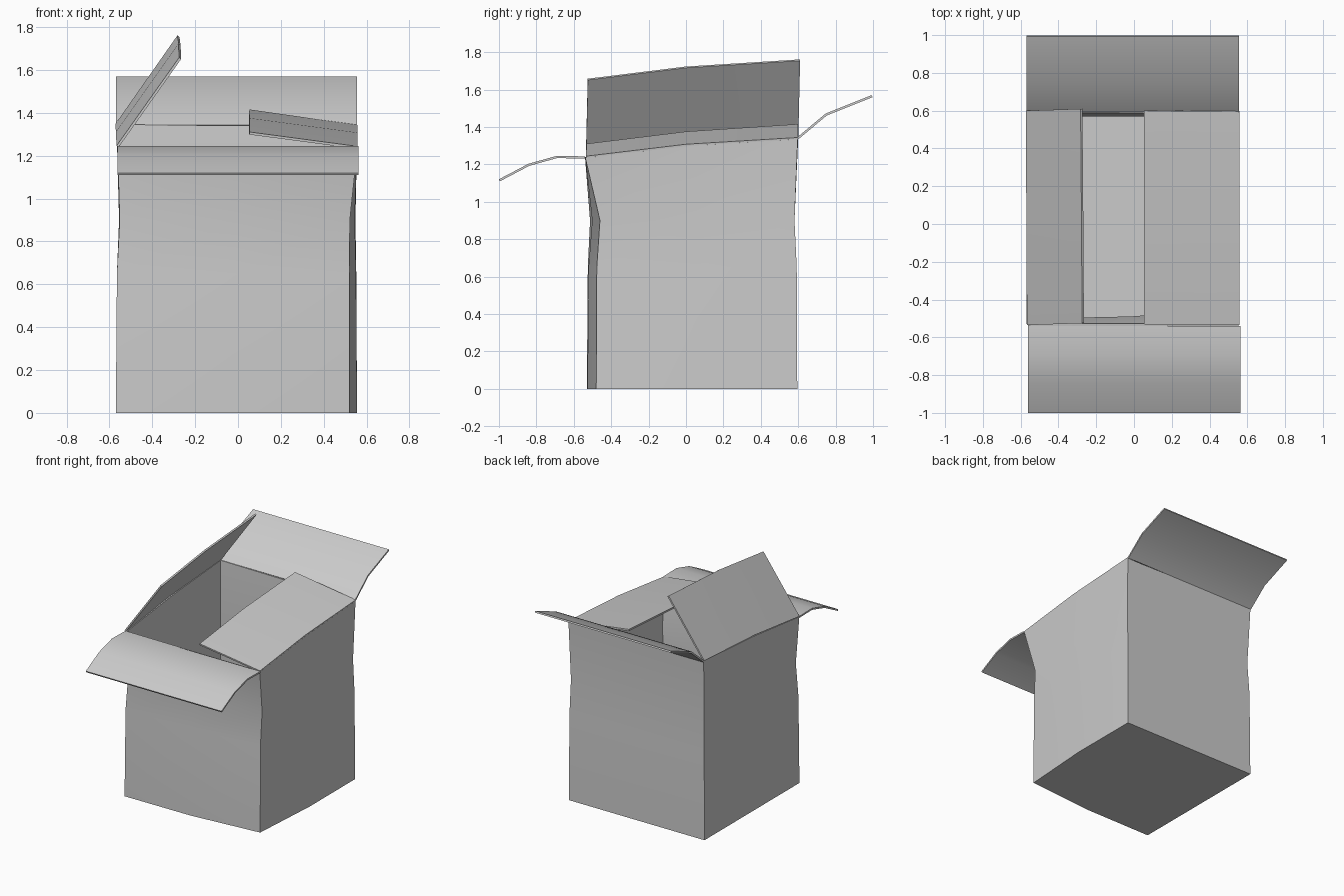
import bpy, bmesh

if "Cube" in bpy.data.objects:
    bpy.data.objects.remove(bpy.data.objects["Cube"])

THICK = 0.012


def sheet(name, rows, closed=False, offset=0):
    """Cardboard skin through rows of points, thickened with a solidify modifier."""
    bm = bmesh.new()
    grid = [[bm.verts.new(p) for p in row] for row in rows]
    n = len(rows[0])
    for a, b in zip(grid, grid[1:]):
        for i in range(n if closed else n - 1):
            j = (i + 1) % n
            bm.faces.new((a[i], a[j], b[j], b[i]))
    if closed:
        bm.faces.new(list(reversed(grid[0])))
    me = bpy.data.meshes.new(name)
    bm.to_mesh(me)
    bm.free()
    ob = bpy.data.objects.new(name, me)
    bpy.context.collection.objects.link(ob)
    mod = ob.modifiers.new("thickness", "SOLIDIFY")
    mod.thickness = THICK
    mod.offset = offset
    mod.use_even_offset = True
    bpy.ops.object.select_all(action='DESELECT')
    ob.select_set(True)
    bpy.context.view_layer.objects.active = ob
    bpy.ops.object.modifier_apply(modifier=mod.name)
    bpy.ops.object.shade_smooth_by_angle()
    return ob


def ring(corners, bulge, heights):
    """Four corners plus a bulged middle on each side, counter-clockwise from front left."""
    out = [(0, -1), (1, 0), (0, 1), (-1, 0)]
    pts = []
    for i in range(4):
        a, b = corners[i], corners[(i + 1) % 4]
        m = ((a[0] + b[0]) / 2 + out[i][0] * bulge[i],
             (a[1] + b[1]) / 2 + out[i][1] * bulge[i])
        pts += [a, m]
    return [(x, y, z) for (x, y), z in zip(pts, heights)]


# open box with softly dented walls
levels = [
    ([(-.57, -.53), (.52, -.48), (.555, .595), (-.57, .595)], (.022, .018, 0, 0), [0] * 8),
    ([(-.565, -.525), (.52, -.477), (.552, .592), (-.565, .592)], (.02, .015, 0, 0), [.65] * 8),
    ([(-.552, -.513), (.522, -.46), (.548, .58), (-.555, .58)], (.015, .01, 0, 0), [.9] * 8),
    ([(-.562, -.54), (.557, -.538), (.557, .597), (-.567, .6)], (0, 0, 0, 0),
     [1.24, 1.237, 1.235, 1.3, 1.335, 1.34, 1.345, 1.305]),
]
sheet("box_body", [ring(*lv) for lv in levels], closed=True, offset=-1)

# front and back flaps, curved away from the opening
front = [(-.54, 1.237), (-.69, 1.24), (-.84, 1.198), (-.998, 1.115)]
back = [(.598, 1.34), (.75, 1.467), (.995, 1.565)]
sheet("front_flap", [[(x, y, z) for x in (-.562, 0, .563)] for y, z in front])
sheet("back_flap", [[(x, y, z) for x in (-.57, 0, .556)] for y, z in back])

# side flaps, hinged on the sloping side rims
sheet("left_flap", [[(-.562, -.535, 1.243), (-.565, 0, 1.308), (-.567, .6, 1.345)],
                    [(-.27, -.525, 1.655), (-.273, 0, 1.72), (-.278, .61, 1.758)]])
sheet("right_flap", [[(.557, -.535, 1.238), (.557, 0, 1.302), (.557, .598, 1.338)],
                     [(.053, -.53, 1.305), (.053, 0, 1.37), (.053, .6, 1.41)]])
